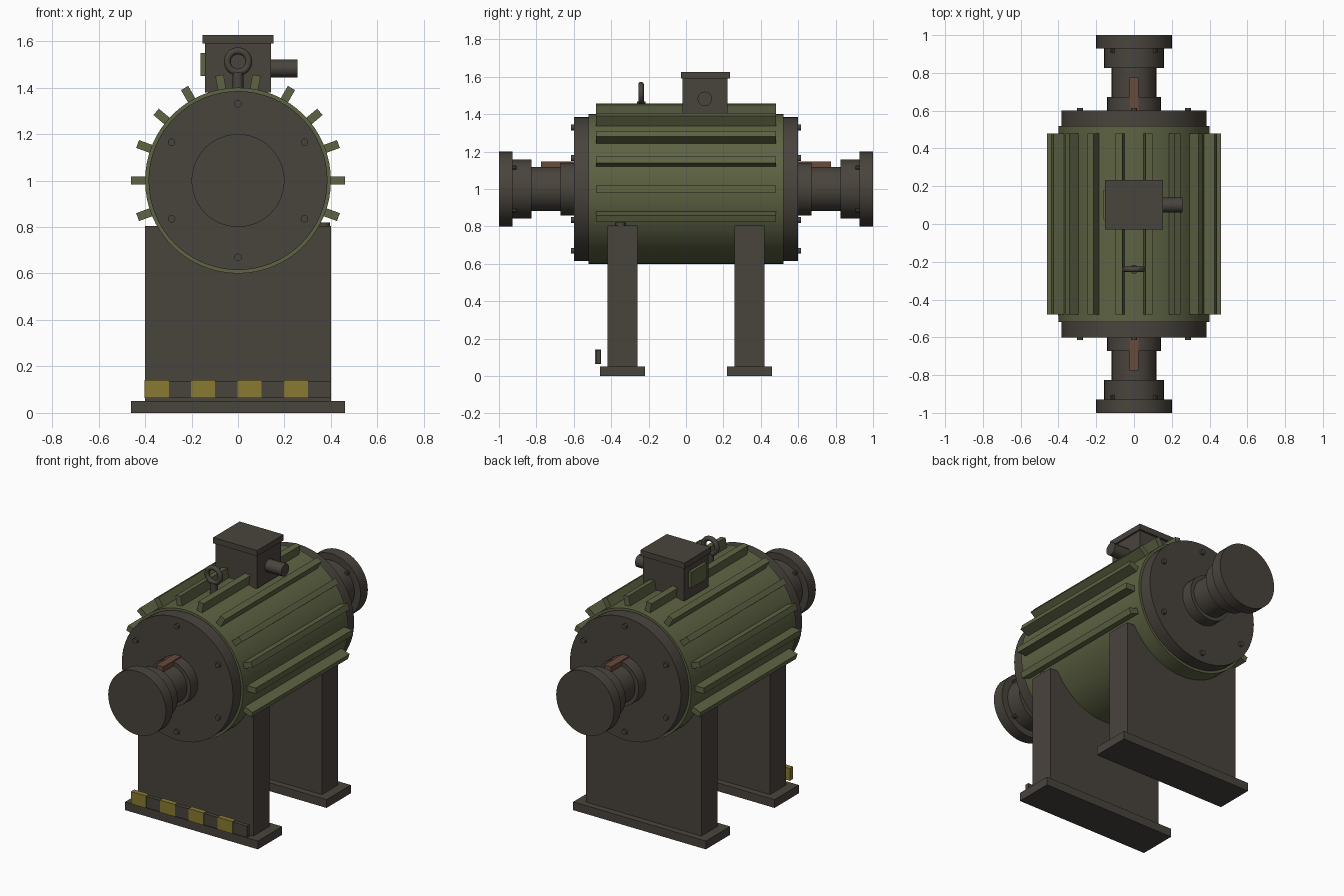
import bpy, math
from math import sin, cos, radians
from mathutils import Matrix

if "Cube" in bpy.data.objects:
    bpy.data.objects.remove(bpy.data.objects["Cube"])


def material(name, rgb):
    m = bpy.data.materials.new(name)
    m.use_nodes = True
    m.diffuse_color = (*rgb, 1)
    m.node_tree.nodes["Principled BSDF"].inputs["Base Color"].default_value = (*rgb, 1)
    return m


DARK = material("dark_iron", (0.066, 0.057, 0.046))
GREEN = material("olive_green", (0.11, 0.125, 0.056))
YELLOW = material("warning_yellow", (0.25, 0.195, 0.032))
BROWN = material("key_brown", (0.14, 0.07, 0.042))

TURN = {"x": (0, radians(90), 0), "y": (radians(90), 0, 0), "z": (0, 0, 0)}
AXIS = 1.0  # height of the shaft axis


def finish(name, mat, smooth=False):
    ob = bpy.context.object
    ob.name = name
    ob.data.materials.append(mat)
    if smooth:
        bpy.ops.object.shade_smooth_by_angle(angle=radians(35))
    return ob


def box(name, x, y, z, mat):
    """Box from (low, high) ranges."""
    bpy.ops.mesh.primitive_cube_add(size=1)
    ob = finish(name, mat)
    spans = (x, y, z)
    size = [b - a for a, b in spans]
    mid = [(a + b) / 2 for a, b in spans]
    ob.data.transform(Matrix.Translation(mid) @ Matrix.Diagonal((*size, 1)))
    return ob


def rod(name, axis, start, end, centre, r, mat, sides=48):
    """Cylinder along an axis; centre holds the two other coordinates."""
    loc = list(centre)
    loc.insert("xyz".index(axis), (start + end) / 2)
    bpy.ops.mesh.primitive_cylinder_add(vertices=sides, radius=r, depth=abs(end - start),
                                        location=loc, rotation=TURN[axis])
    return finish(name, mat, True)


# Motor body
rod("motor_body", "y", -0.52, 0.52, (0, AXIS), 0.4, GREEN, 64)

# Cooling fins round the upper body
for i in range(12):
    a = radians(-20 + 20 * i)
    fin = box("cooling_fin", (0.385, 0.46), (-0.48, 0.48), (-0.018, 0.018), GREEN)
    fin.rotation_euler.y = -a
    fin.location.z = AXIS

# Each end: end bell, bolts, stepped shaft, key and coupling flange
for s, side in ((-1, "front"), (1, "back")):
    rod(side + "_end_bell", "y", s * 0.51, s * 0.6, (0, AXIS), 0.385, DARK, 64)
    for i in range(6):
        a = radians(90 + 60 * i)
        rod(side + "_bell_bolt", "y", s * 0.59, s * 0.615,
            (0.33 * cos(a), AXIS + 0.33 * sin(a)), 0.016, DARK, 12)
    rod(side + "_bearing_cap", "y", s * 0.59, s * 0.672, (0, AXIS), 0.142, DARK)
    rod(side + "_shaft", "y", s * 0.66, s * 0.84, (0, AXIS), 0.118, DARK)
    rod(side + "_coupling_hub", "y", s * 0.825, s * 0.94, (0, AXIS), 0.158, DARK)
    rod(side + "_coupling_flange", "y", s * 0.928, s * 1.0, (0, AXIS), 0.2, DARK)
    for i in range(4):
        a = radians(45 + 90 * i)
        rod(side + "_flange_bolt", "y", s * 0.905, s * 0.935,
            (0.16 * cos(a), AXIS + 0.16 * sin(a)), 0.012, DARK, 10)
    box(side + "_shaft_key", (-0.024, 0.024), sorted((s * 0.6, s * 0.775)),
        (AXIS + 0.1, AXIS + 0.147), BROWN)

    # Pedestal and foot plate
    y = s * 0.34
    box(side + "_pedestal", (-0.4, 0.4), (y - 0.08, y + 0.08), (0.04, 0.805), DARK)
    box(side + "_foot_plate", (-0.46, 0.46), (y - 0.12, y + 0.12), (0, 0.052), DARK)

# Earthing stud on the front pedestal
rod("earth_stud", "z", 0.8, 0.82, (0.37, -0.35), 0.027, DARK, 16)

# Warning bar with yellow blocks
box("warning_bar", (-0.4, 0.4), (-0.482, -0.457), (0.066, 0.138), DARK)
for i in range(4):
    x = -0.402 + 0.2 * i
    box("warning_block", (x, x + 0.104), (-0.486, -0.454), (0.065, 0.142), YELLOW)

# Terminal box, lid, plate and cable gland
box("terminal_box", (-0.143, 0.143), (-0.018, 0.222), (1.38, 1.595), DARK)
box("terminal_lid", (-0.153, 0.153), (-0.028, 0.234), (1.59, 1.626), DARK)
box("terminal_plate", (-0.162, -0.14), (0.025, 0.18), (1.45, 1.55), GREEN)
rod("cable_gland", "x", 0.13, 0.257, (0.1, 1.482), 0.039, DARK, 12)

# Lifting eye
bpy.ops.mesh.primitive_torus_add(major_radius=0.046, minor_radius=0.015, major_segments=32,
                                 minor_segments=12, location=(0, -0.24, 1.512),
                                 rotation=TURN["y"])
finish("lifting_eye", DARK, True)
rod("lifting_eye_stem", "z", 1.38, 1.468, (0, -0.24), 0.023, DARK, 16)
